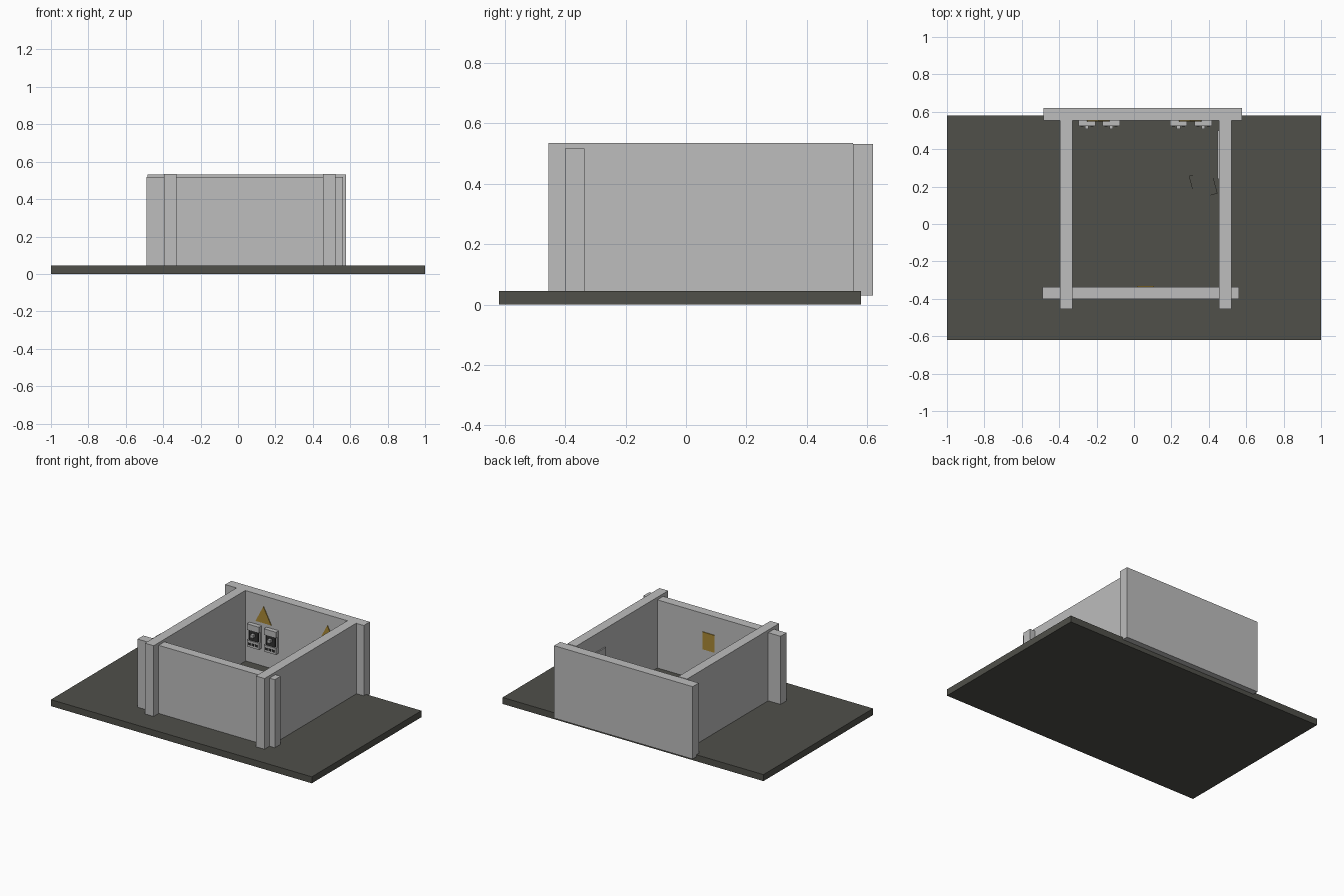
import bpy, bmesh, math
from mathutils import Matrix, Vector

if "Cube" in bpy.data.objects:
    bpy.data.objects.remove(bpy.data.objects["Cube"], do_unlink=True)


def make_material(name, rgb):
    m = bpy.data.materials.new(name)
    m.use_nodes = True
    m.diffuse_color = (*rgb, 1)
    m.node_tree.nodes["Principled BSDF"].inputs["Base Color"].default_value = (*rgb, 1)
    return m


CONCRETE = make_material("concrete grey", (0.51, 0.51, 0.51))
GROUND = make_material("dark olive grey", (0.08, 0.08, 0.068))
YELLOW = make_material("warning yellow", (0.4, 0.25, 0.035))
CASING = make_material("casing grey", (0.5, 0.5, 0.5))
BLACK = make_material("switch black", (0.03, 0.03, 0.03))


def finish(name, bm, mat):
    bmesh.ops.recalc_face_normals(bm, faces=bm.faces)
    me = bpy.data.meshes.new(name)
    bm.to_mesh(me)
    bm.free()
    me.materials.append(mat)
    ob = bpy.data.objects.new(name, me)
    bpy.context.scene.collection.objects.link(ob)
    return ob


def box(name, x, y, z, mat, turn=0):
    """Box between (low, high) pairs, turned about its own upright axis."""
    bm = bmesh.new()
    bmesh.ops.create_cube(bm, size=1)
    size = [b - a for a, b in (x, y, z)]
    bmesh.ops.scale(bm, vec=size, verts=bm.verts)
    ob = finish(name, bm, mat)
    ob.location = [(a + b) / 2 for a, b in (x, y, z)]
    ob.rotation_euler.z = math.radians(turn)
    return ob


# Ground slab and the four overlapping walls
FLOOR = 0.045
BACK = 0.553
box("ground_slab", (-1, 1), (-0.62, 0.58), (0, FLOOR), GROUND)
box("back_wall", (-0.485, 0.577), (BACK, 0.62), (0.03, 0.532), CONCRETE)
box("front_wall", (-0.49, 0.562), (-0.4, -0.336), (FLOOR, 0.517), CONCRETE)
box("right_wall", (-0.395, -0.328), (-0.455, BACK), (FLOOR, 0.535), CONCRETE)
box("left_wall", (0.455, 0.522), (-0.455, BACK), (FLOOR, 0.535), CONCRETE)


# Circuit breakers in two pairs on the back wall
def breaker(name, cx):
    x = (cx - 0.046, cx + 0.046)
    box(name + "_base", x, (0.54, BACK), (0.165, 0.322), CASING)
    box(name + "_top", x, (0.523, 0.54), (0.28, 0.322), CASING)
    box(name + "_bottom", x, (0.523, 0.54), (0.165, 0.21), CASING)
    box(name + "_switch_face", (cx - 0.035, cx + 0.035), (0.53, 0.54), (0.21, 0.28), BLACK)
    box(name + "_toggle", (cx - 0.01, cx + 0.01), (0.508, 0.53), (0.24, 0.262), CASING)
    for i in (-1, 0, 1):
        sx = cx + i * 0.027
        box(name + "_terminal", (sx - 0.008, sx + 0.008), (0.52, 0.523), (0.18, 0.195), BLACK)


for i, cx in enumerate((-0.252, -0.122, 0.238, 0.37)):
    breaker(f"breaker_{i + 1}", cx)


# Triangular warning signs above each pair
def triangle_sign(name, cx):
    bm = bmesh.new()
    pts = [(cx - 0.06, 0.345), (cx + 0.06, 0.345), (cx, 0.46)]
    face = bm.faces.new([bm.verts.new((px, BACK, pz)) for px, pz in pts])
    ext = bmesh.ops.extrude_face_region(bm, geom=[face])
    moved = [v for v in ext["geom"] if isinstance(v, bmesh.types.BMVert)]
    bmesh.ops.translate(bm, vec=(0, -0.005, 0), verts=moved)
    finish(name, bm, YELLOW)


triangle_sign("warning_sign_right", -0.19)
triangle_sign("warning_sign_left", 0.3)

# Notice on the inside of the front wall, board on the inside of the left wall
box("yellow_notice", (0.015, 0.107), (-0.336, -0.331), (0.27, 0.39), YELLOW)
box("wall_board", (0.447, 0.455), (0.24, 0.5), (0.2, 0.41), CASING)

# Loose floor plates, each resting on the one below
plates = [((0.345, 0.13), 40), ((0.377, 0.31), 0), ((0.37, 0.21), 15)]
for i, ((cx, cy), turn) in enumerate(plates):
    low = FLOOR + 0.008 * (i // 2)
    box(f"floor_plate_{i + 1}", (cx - 0.062, cx + 0.062), (cy - 0.065, cy + 0.065),
        (low, low + 0.008), GROUND, turn)
